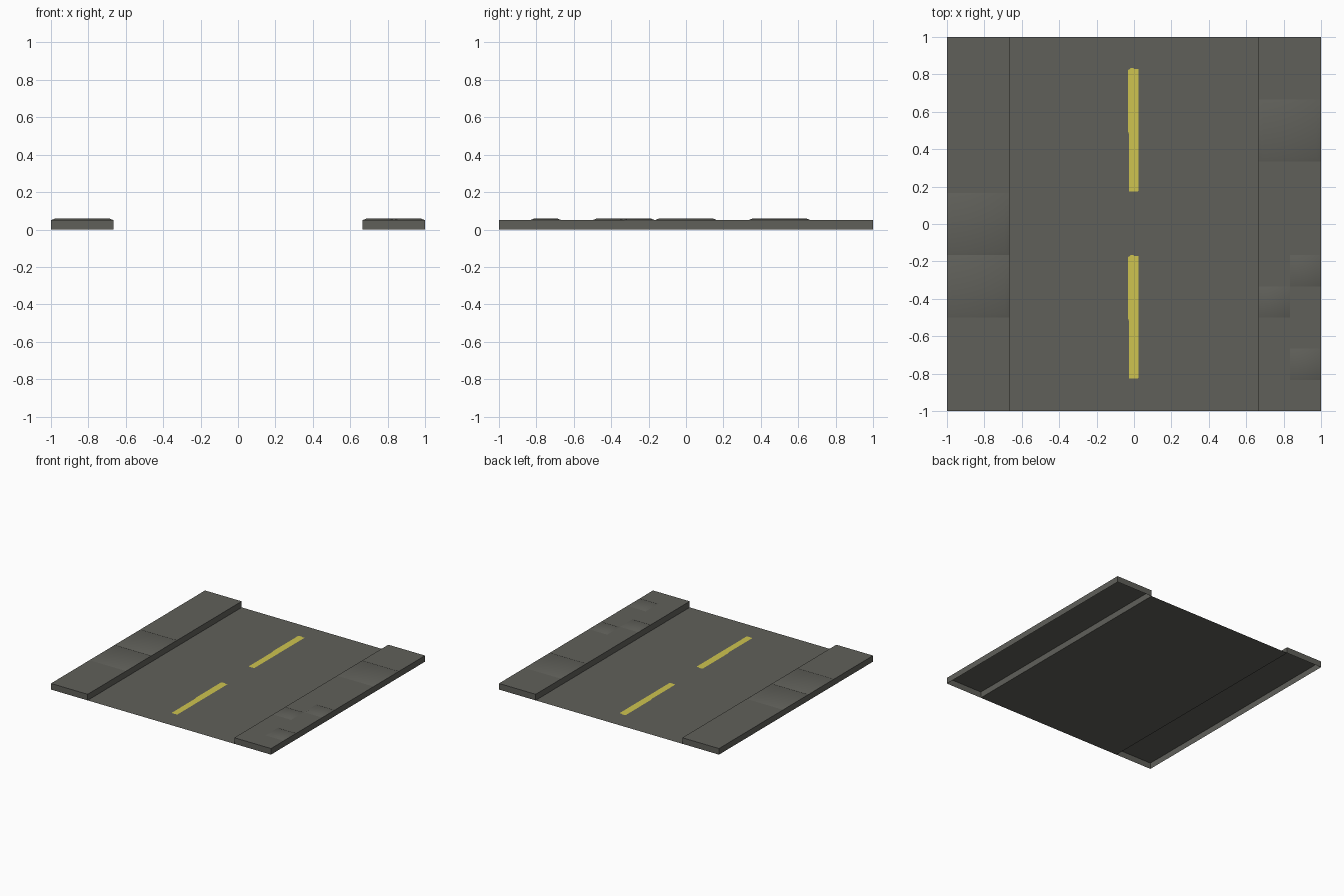
import bpy

if "Cube" in bpy.data.objects:
    bpy.data.objects.remove(bpy.data.objects["Cube"])


def material(name, rgb):
    m = bpy.data.materials.new(name)
    m.diffuse_color = (*rgb, 1)
    m.use_nodes = True
    m.node_tree.nodes["Principled BSDF"].inputs["Base Color"].default_value = m.diffuse_color
    return m


ASPHALT = material("asphalt grey", (0.117, 0.117, 0.102))
YELLOW = material("line yellow", (0.62, 0.55, 0.08))
CURB = 2 / 3      # inner edge of the pavements
STEP = 1 / 6      # paving grid
TOP = 0.05        # pavement height


def build(name, verts, faces, mat):
    me = bpy.data.meshes.new(name)
    me.from_pydata(verts, [], faces)
    me.materials.append(mat)
    me.update()
    ob = bpy.data.objects.new(name, me)
    bpy.context.collection.objects.link(ob)
    return ob


def raised(name, x0, x1, y0, y1, z0, z1, inset=0.0):
    """Open-bottomed block whose top may be inset to give sloped sides."""
    i = inset
    lo = [(x0, y0, z0), (x1, y0, z0), (x1, y1, z0), (x0, y1, z0)]
    hi = [(x0+i, y0+i, z1), (x1-i, y0+i, z1), (x1-i, y1-i, z1), (x0+i, y1-i, z1)]
    faces = [(k, (k+1) % 4, (k+1) % 4 + 4, k + 4) for k in range(4)]
    return build(name, lo + hi, faces + [(4, 5, 6, 7)], ASPHALT)


# flat road sheet
build("road", [(-CURB, -1, 0), (CURB, -1, 0), (CURB, 1, 0), (-CURB, 1, 0)],
      [(0, 1, 2, 3)], ASPHALT)

# hollow pavements on both sides
raised("left_pavement", -1, -CURB, -1, 1, 0, TOP)
raised("right_pavement", CURB, 1, -1, 1, 0, TOP)

# raised paving slabs: grid column edges, then row edges
slabs = [(-6, -4, -3, -1), (-6, -4, -1, 1), (4, 6, 2, 4),
         (5, 6, -2, -1), (4, 5, -3, -2), (5, 6, -5, -4)]
for n, (a, b, c, d) in enumerate(slabs):
    slab = raised(f"paving_slab_{n + 1}", a*STEP, b*STEP, c*STEP, d*STEP,
                  TOP, 0.06, 0.025)
    for p in slab.data.polygons:
        p.use_smooth = True

# painted centre dashes with slightly worn outline
outline = [(-0.027, -0.325), (0.022, -0.325), (0.025, -0.318), (0.025, 0.328),
           (0.003, 0.328), (-0.005, 0.334), (-0.016, 0.334), (-0.033, 0.322),
           (-0.033, 0.0), (-0.027, -0.02)]
for name, cy in (("front_dash", -0.5), ("back_dash", 0.5)):
    build(name, [(x, cy + y, 0.001) for x, y in outline],
          [tuple(range(len(outline)))], YELLOW)
